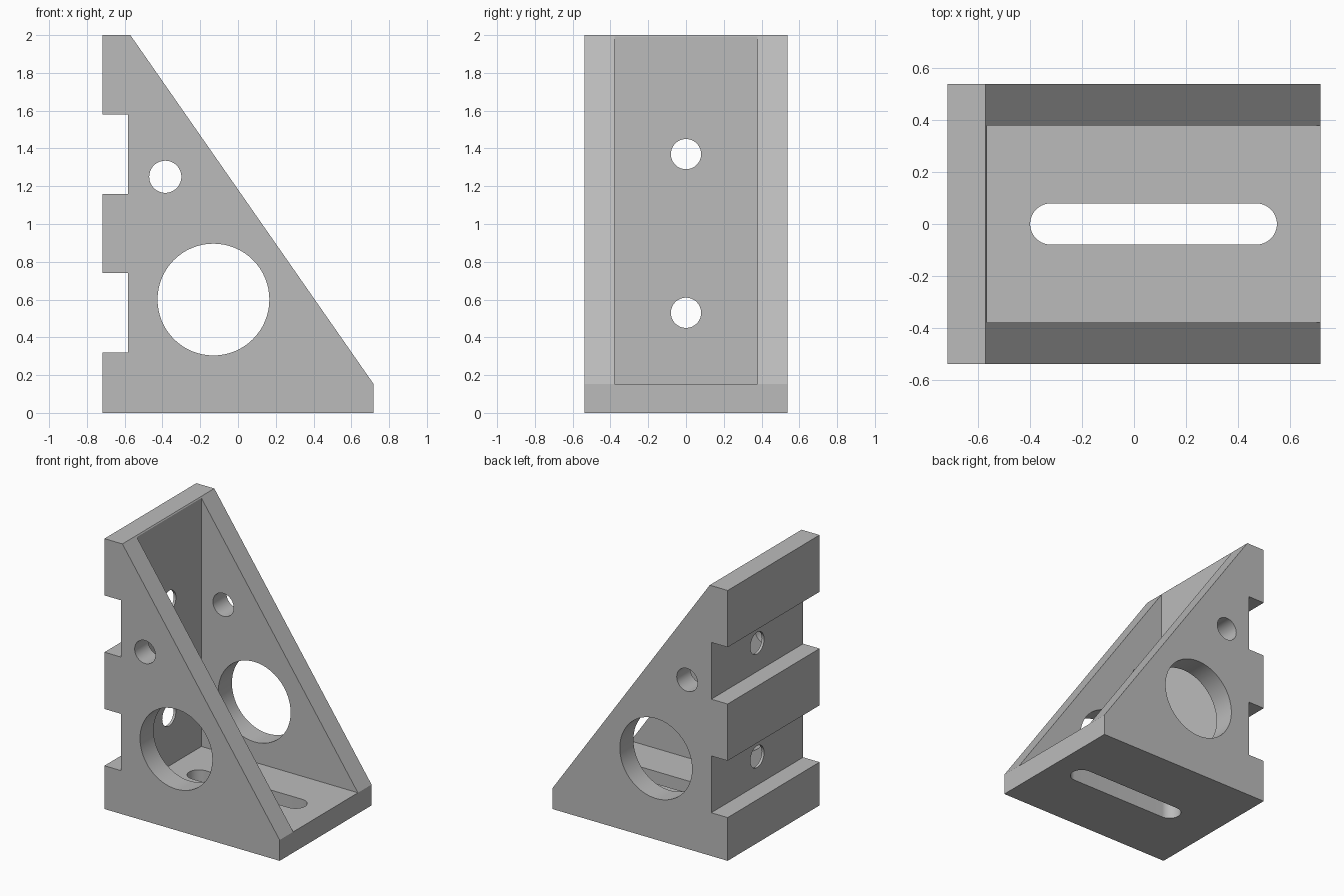
import bpy, bmesh, math
from mathutils import Vector

if "Cube" in bpy.data.objects:
    bpy.data.objects.remove(bpy.data.objects["Cube"])

grey = bpy.data.materials.new("grey")
grey.diffuse_color = (0.5, 0.5, 0.5, 1)
grey.use_nodes = True
grey.node_tree.nodes["Principled BSDF"].inputs["Base Color"].default_value = grey.diffuse_color


def prism(name, profile, axis, lo, hi):
    """Extrude a 2D profile along an axis; profile is (x,z), (y,z) or (x,y)."""
    place = {"X": lambda a, b, t: (t, a, b),
             "Y": lambda a, b, t: (a, t, b),
             "Z": lambda a, b, t: (a, b, t)}[axis]
    bm = bmesh.new()
    face = bm.faces.new([bm.verts.new(place(a, b, lo)) for a, b in profile])
    moved = bmesh.ops.extrude_face_region(bm, geom=[face])["geom"]
    bmesh.ops.translate(bm, verts=[v for v in moved if isinstance(v, bmesh.types.BMVert)],
                        vec=Vector(place(0, 0, hi - lo)))
    bmesh.ops.recalc_face_normals(bm, faces=bm.faces)
    mesh = bpy.data.meshes.new(name)
    bm.to_mesh(mesh)
    bm.free()
    mesh.materials.append(grey)
    obj = bpy.data.objects.new(name, mesh)
    bpy.context.collection.objects.link(obj)
    return obj


def rect(a0, b0, a1, b1):
    return [(a0, b0), (a1, b0), (a1, b1), (a0, b1)]


def stadium(a0, a1, b, r, n=64):
    """Rounded slot between two centres; a circle when they coincide."""
    half = n // 2
    pts = []
    for centre, start in ((a1, -math.pi / 2), (a0, math.pi / 2)):
        count = half + 1 if a0 != a1 else half
        for i in range(count):
            t = start + math.pi * i / half
            pts.append((centre + r * math.cos(t), b + r * math.sin(t)))
    return pts


# Solid wedge with a short flat top and a short front lip
bracket = prism("angle_bracket",
                [(-0.717, 0), (0.717, 0), (0.717, 0.154), (-0.57, 2), (-0.717, 2)],
                "Y", -0.537, 0.537)

# Cavity between the two side plates
cutters = [prism("cavity_cutter", rect(-0.564, 0.154, 1, 2.3), "Y", -0.378, 0.378)]

# Two grooves across the back, each with a bolt hole
for z in (0.53, 1.37):
    cutters.append(prism("groove_cutter", rect(-1, z - 0.21, -0.583, z + 0.21), "Y", -1, 1))
    cutters.append(prism("bolt_hole_cutter", stadium(0, 0, z, 0.08), "X", -0.9, -0.4))

# Small and large holes through both side plates
for x, z, r in ((-0.385, 1.25, 0.085), (-0.13, 0.60, 0.296)):
    cutters.append(prism("side_hole_cutter", stadium(x, x, z, r), "Y", -1, 1))

# Long slot in the base
cutters.append(prism("slot_cutter", stadium(-0.32, 0.47, 0, 0.079), "Z", -0.2, 0.25))

bpy.context.view_layer.objects.active = bracket
bracket.select_set(True)
for cutter in cutters:
    mod = bracket.modifiers.new("cut", "BOOLEAN")
    mod.operation = "DIFFERENCE"
    mod.solver = "EXACT"
    mod.object = cutter
    bpy.ops.object.modifier_apply(modifier=mod.name)
    bpy.data.objects.remove(cutter)

# Smooth hole walls, crisp edges elsewhere
bpy.ops.object.shade_smooth_by_angle(angle=math.radians(30))
